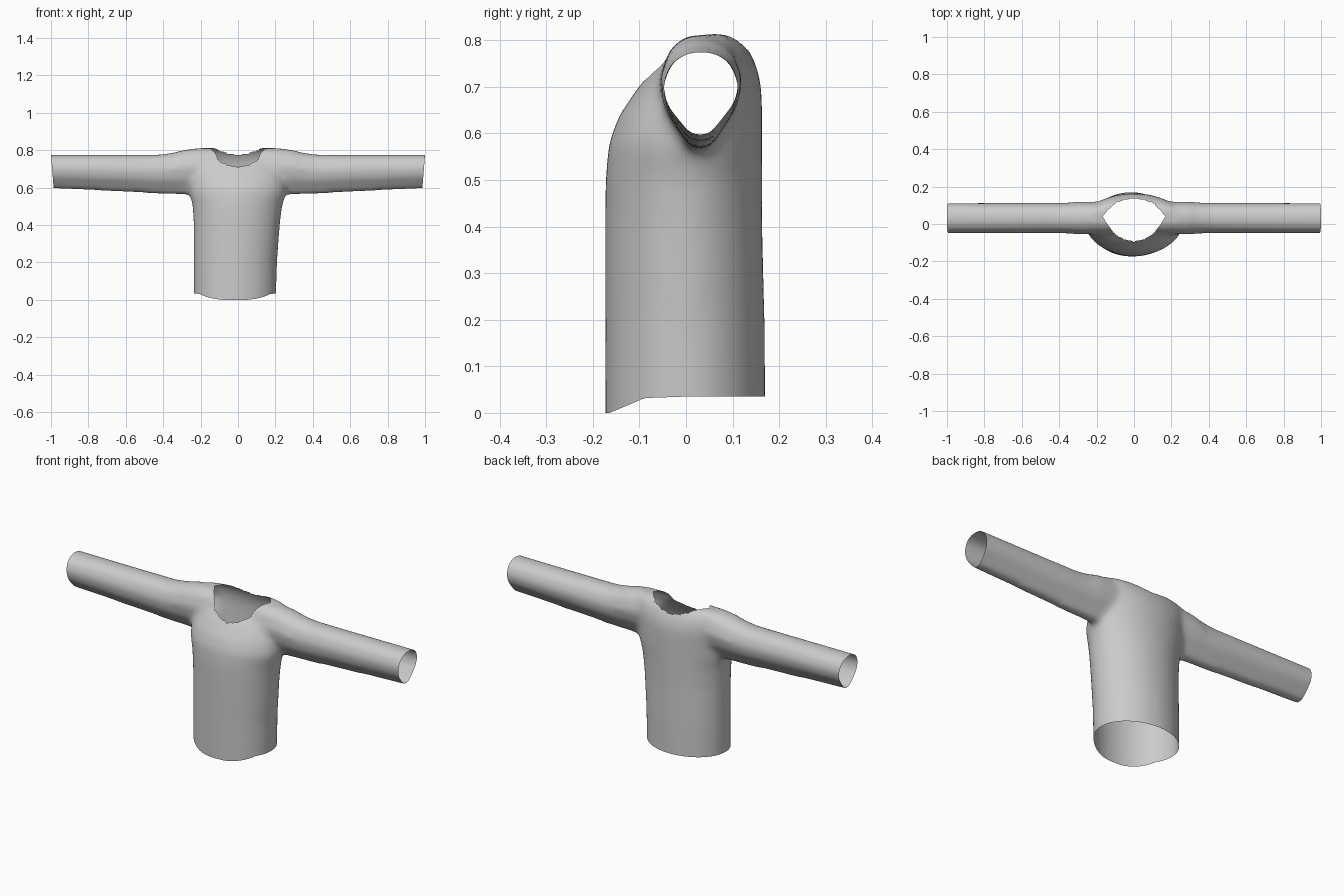
import bpy, bmesh, math
from mathutils import Vector

cube = bpy.data.objects.get("Cube")
if cube:
    bpy.data.objects.remove(cube, do_unlink=True)


def loft(bm, rings):
    """Skin a list of point rings into a closed tube."""
    rows = [[bm.verts.new(p) for p in ring] for ring in rings]
    n = len(rows[0])
    for a, b in zip(rows, rows[1:]):
        for i in range(n):
            j = (i + 1) % n
            bm.faces.new((a[i], a[j], b[j], b[i]))
    bm.faces.new(rows[0][::-1])
    bm.faces.new(rows[-1])


def make_object(name, bm):
    bmesh.ops.recalc_face_normals(bm, faces=bm.faces)
    mesh = bpy.data.meshes.new(name)
    bm.to_mesh(mesh)
    bm.free()
    obj = bpy.data.objects.new(name, mesh)
    bpy.context.collection.objects.link(obj)
    return obj


# Torso: z, left edge, right edge, front, back
TORSO = [
    (-.06, -.236, .202, -.173, .171), (.2, -.236, .209, -.174, .169),
    (.4, -.237, .224, -.174, .164), (.5, -.243, .236, -.173, .164),
    (.58, -.26, .26, -.166, .164), (.64, -.26, .26, -.143, .164),
    (.7, -.26, .26, -.102, .162), (.745, -.26, .26, -.063, .152),
    (.785, -.25, .25, -.018, .132), (.805, -.23, .23, .015, .11),
    (.815, -.2, .2, .045, .09),
]


def ellipse(z, x0, x1, y0, y1, n=40):
    return [((x0 + x1) / 2 + (x1 - x0) / 2 * math.cos(math.tau * i / n),
             (y0 + y1) / 2 + (y1 - y0) / 2 * math.sin(math.tau * i / n), z)
            for i in range(n)]


# Sleeve: distance out, bottom, top, half depth
SLEEVE = [
    (.1, .6, .812, .085), (.22, .562, .81, .09), (.29, .564, .801, .09),
    (.35, .566, .785, .085), (.42, .568, .776, .084), (.6, .578, .775, .084),
    (.8, .588, .775, .084), (1.05, .6, .775, .084),
]
EGG = [(-1, .62), (-.75, .88), (-.3, 1), (.3, 1), (.75, .88),
       (1, .62), (.85, .38), (.22, 0), (-.25, 0), (-.85, .35)]

bm = bmesh.new()
loft(bm, [ellipse(*row) for row in TORSO])
for side in (-1, 1):
    loft(bm, [[(side * x, .032 + half * y, low + (top - low) * z) for y, z in EGG]
              for x, low, top, half in SLEEVE])
shirt = make_object("shirt", bm)

# Neck opening cutter, an almond prism
NECK = [(.168, .04), (.14, .075), (.1, .11), (.05, .13), (0, .136)]
NECK += [(-x, y) for x, y in NECK[-2::-1]]
FRONT = [(-.14, -.005), (-.1, -.055), (-.05, -.083), (0, -.092)]
NECK += FRONT + [(-x, y) for x, y in FRONT[-2::-1]]
bm = bmesh.new()
loft(bm, [[(x, y, z) for x, y in NECK] for z in (.5, 1)])
cutter = make_object("neck_cutter", bm)
cutter.hide_render = True

# Fuse the tubes, soften the seams and cut the neck
mod = shirt.modifiers.new("fuse", 'REMESH')
mod.mode = 'VOXEL'
mod.voxel_size = .013
mod = shirt.modifiers.new("soften", 'SMOOTH')
mod.iterations = 14
mod = shirt.modifiers.new("neck", 'BOOLEAN')
mod.operation = 'DIFFERENCE'
mod.solver = 'EXACT'
mod.object = cutter
bpy.context.view_layer.update()
fused = bpy.data.meshes.new_from_object(
    shirt.evaluated_get(bpy.context.evaluated_depsgraph_get()))
shirt.modifiers.clear()
shirt.data = fused
bpy.data.objects.remove(cutter, do_unlink=True)


def in_neck(p, grow=1.01):
    inside = False
    for (x0, y0), (x1, y1) in zip(NECK, NECK[1:] + NECK[:1]):
        x0, x1 = x0 * grow, x1 * grow
        y0, y1 = (.02 + (y - .02) * grow for y in (y0, y1))
        if (y0 > p.y) != (y1 > p.y) and p.x < x0 + (p.y - y0) * (x1 - x0) / (y1 - y0):
            inside = not inside
    return inside


bm = bmesh.new()
bm.from_mesh(fused)
# Open the cuffs and the hem
for co, no in (((1, 0, .775), (1, 0, -.08)), ((-1, 0, .775), (-1, 0, -.08)),
               ((0, 0, .035), (0, 0, -1))):
    bmesh.ops.bisect_plane(bm, geom=bm.verts[:] + bm.edges[:] + bm.faces[:],
                           plane_co=co, plane_no=Vector(no), clear_outer=True)
# Remove the walls left inside the neck
walls = [f for f in bm.faces if in_neck(f.calc_center_median())]
bmesh.ops.delete(bm, geom=walls, context='FACES')
# Let the front of the hem dip
for v in bm.verts:
    if v.co.z < .2:
        dip = max(0, min(1, (-.09 - v.co.y) / .075))
        v.co.z -= (.035 * dip + .006 * max(0, -v.co.y / .17) * (1 - dip)) * (.2 - v.co.z) / .165
bm.to_mesh(fused)
bm.free()

# Plain cloth colour
cloth = bpy.data.materials.new("grey_cloth")
cloth.use_nodes = True
colour = (.6, .6, .6, 1)
cloth.diffuse_color = colour
cloth.node_tree.nodes["Principled BSDF"].inputs["Base Color"].default_value = colour
fused.materials.clear()
fused.materials.append(cloth)

bpy.ops.object.select_all(action='DESELECT')
shirt.select_set(True)
bpy.context.view_layer.objects.active = shirt
bpy.ops.object.shade_smooth_by_angle(angle=math.radians(50))
